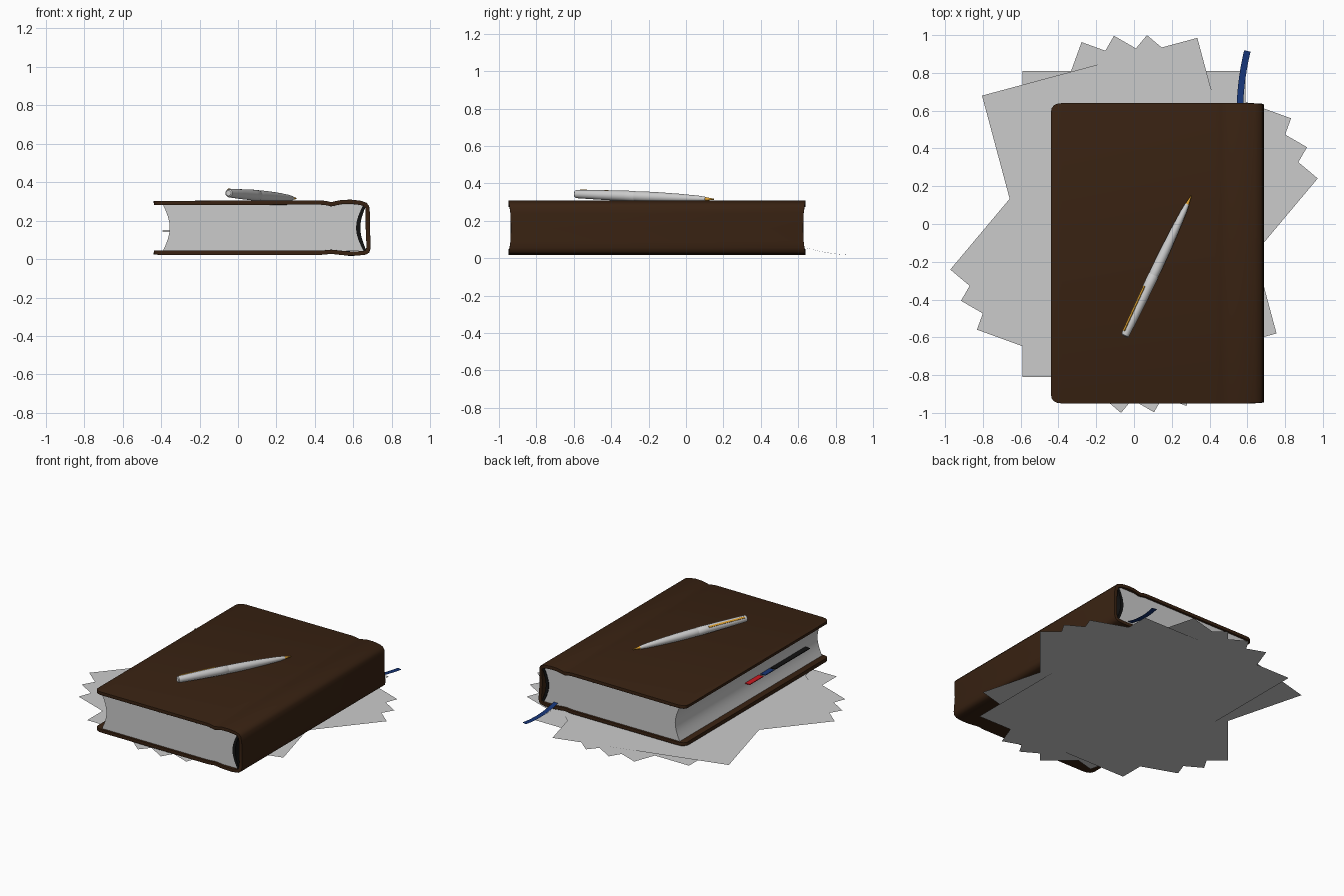
import bpy, bmesh, math
from mathutils import Vector, Matrix

if "Cube" in bpy.data.objects:
    bpy.data.objects.remove(bpy.data.objects["Cube"])


def mat(name, rgb):
    m = bpy.data.materials.new(name)
    m.diffuse_color = (*rgb, 1)
    m.use_nodes = True
    m.node_tree.nodes["Principled BSDF"].inputs["Base Color"].default_value = m.diffuse_color
    return m


BROWN = mat("brown_leather", (0.040, 0.016, 0.006))
BLACK = mat("black_cloth", (0.006, 0.006, 0.006))
BLUE = mat("blue_ribbon", (0.008, 0.035, 0.18))
RED = mat("red_tab", (0.6, 0.01, 0.015))
GOLD = mat("gold", (0.75, 0.36, 0.03))


def make(name, bm, material=None, smooth=None):
    me = bpy.data.meshes.new(name)
    bm.to_mesh(me)
    bm.free()
    ob = bpy.data.objects.new(name, me)
    bpy.context.collection.objects.link(ob)
    if material:
        me.materials.append(material)
    bpy.ops.object.select_all(action='DESELECT')
    bpy.context.view_layer.objects.active = ob
    ob.select_set(True)
    if smooth:
        bpy.ops.object.shade_smooth_by_angle(angle=math.radians(smooth))
    return ob


def strip(rows):
    """Ribbon of quads through pairs of points."""
    bm = bmesh.new()
    prev = None
    for a, b in rows:
        cur = (bm.verts.new(a), bm.verts.new(b))
        if prev:
            bm.faces.new((prev[0], cur[0], cur[1], prev[1]))
        prev = cur
    return bm


def extrude_y(name, profile, y0, y1, material=None):
    """Closed x-z profile extruded along y."""
    bm = bmesh.new()
    f = bm.faces.new([bm.verts.new((x, y0, z)) for x, z in profile])
    r = bmesh.ops.extrude_face_region(bm, geom=[f])
    verts = [v for v in r["geom"] if isinstance(v, bmesh.types.BMVert)]
    bmesh.ops.translate(bm, verts=verts, vec=(0, y1 - y0, 0))
    bmesh.ops.recalc_face_normals(bm, faces=bm.faces)
    return make(name, bm, material, 30)


def lathe(name, pts, matrix, material=None, segs=32):
    """Spin (radius, height) points about the local z axis."""
    bm = bmesh.new()
    vs = [bm.verts.new((r, 0, h)) for r, h in pts]
    es = [bm.edges.new(p) for p in zip(vs, vs[1:])]
    bmesh.ops.spin(bm, geom=vs + es, cent=(0, 0, 0), axis=(0, 0, 1),
                   angle=math.tau, steps=segs)
    bmesh.ops.remove_doubles(bm, verts=bm.verts, dist=1e-5)
    bmesh.ops.recalc_face_normals(bm, faces=bm.faces)
    bm.transform(matrix)
    return make(name, bm, material, 35)


# Loose sheets fanned under the book, lowest first
W, H = 0.59, 0.81
for i, (deg, cx, cy) in enumerate([(0, 0, 0), (-20, 0, 0), (-30, 0, 0),
                                   (-40, 0, 0), (15, -0.025, 0.05)]):
    bm = strip([((-W, -H, 0), (-W, H, 0)), ((W, -H, 0), (W, H, 0))])
    bm.transform(Matrix.Translation((cx, cy, 0.003 * i))
                 @ Matrix.Rotation(math.radians(deg), 4, 'Z'))
    bmesh.ops.recalc_face_normals(bm, faces=bm.faces)
    make(f"loose_sheet_{i + 1}", bm)

# Leather cover: outer line from top fore edge round the spine, (x, z, end inset)
Y0, Y1 = -0.95, 0.64
cover = [(-0.44, 0.301, 0.05), (-0.436, 0.302, 0.028), (-0.425, 0.302, 0.012),
         (-0.405, 0.303, 0.003), (-0.38, 0.303, 0), (0.43, 0.305, 0),
         (0.46, 0.302, 0), (0.485, 0.296, 0), (0.51, 0.302, 0), (0.54, 0.308, 0),
         (0.59, 0.309, 0), (0.64, 0.303, 0.002), (0.668, 0.293, 0.004),
         (0.682, 0.275, 0.007), (0.686, 0.24, 0.011), (0.686, 0.16, 0.014),
         (0.689, 0.09, 0.011), (0.689, 0.055, 0.007), (0.682, 0.034, 0.004),
         (0.665, 0.023, 0.002), (0.62, 0.018, 0), (0.56, 0.019, 0),
         (0.485, 0.027, 0), (0.43, 0.022, 0), (-0.38, 0.022, 0),
         (-0.405, 0.022, 0.003), (-0.425, 0.023, 0.012), (-0.436, 0.023, 0.028),
         (-0.44, 0.024, 0.05)]
book = make("book_cover", strip([((x, Y0 + d, z), (x, Y1 - d, z))
                                 for x, z, d in cover]), BROWN)
sol = book.modifiers.new("thickness", 'SOLIDIFY')
sol.thickness, sol.offset = 0.022, -1
bev = book.modifiers.new("soft_edges", 'BEVEL')
bev.width, bev.segments, bev.angle_limit = 0.008, 3, math.radians(50)
for m in ("thickness", "soft_edges"):
    bpy.ops.object.modifier_apply(modifier=m)
bpy.ops.object.shade_smooth_by_angle(angle=math.radians(40))

# Page block with hollow fore edge and hollow back
N = 12


def arc(x, depth, z0=0.043, z1=0.283):
    return [(x + depth * math.sin(math.pi * i / N), z0 + (z1 - z0) * i / N)
            for i in range(N + 1)]


back = arc(0.652, -0.038)
extrude_y("page_block", back + arc(-0.39, 0.035)[::-1], -0.935, 0.625)
# Dark cloth lining on the back of the pages
extrude_y("spine_lining", back + arc(0.668, -0.032)[::-1], -0.938, 0.628, BLACK)

# Page markers on the fore edge
for name, a, b, m in [("red_marker", -0.29, -0.14, RED),
                      ("blue_marker", -0.41, -0.31, BLUE),
                      ("dark_marker", -0.80, -0.42, BLACK)]:
    extrude_y(name, [(-0.392, 0.143), (-0.34, 0.143), (-0.34, 0.148),
                     (-0.392, 0.148)], a, b, m)

# Ribbon bookmark trailing from the head of the book
rows = []
for i in range(17):
    t = i / 16
    y = 0.58 + 0.34 * t
    x = 0.56 + 0.04 * t * t
    z = 0.016 + 0.058 * (1 - t) ** 2
    rows.append(((x - 0.017, y, z), (x + 0.017, y - 0.008 * t, z)))
make("ribbon_bookmark", strip(rows), BLUE, 60)

# Pen lying on the cover
start, tip = Vector((-0.05, -0.595, 0.343)), Vector((0.303, 0.15, 0.315))
axis = (tip - start).normalized()
side = axis.cross(Vector((0, 0, 1))).normalized()
up = side.cross(axis)
rot = Matrix((side, up, axis)).transposed().to_4x4()
pen = Matrix.Translation(start) @ rot
L = (tip - start).length
lathe("pen_cap", [(0, 0), (0.014, 0.001), (0.020, 0.006), (0.022, 0.016),
                  (0.0255, 0.15), (0.028, 0.30), (0.0285, 0.355), (0.026, 0.36),
                  (0, 0.36)], pen)
lathe("pen_barrel", [(0, 0.355), (0.026, 0.355), (0.027, 0.364), (0.0275, 0.40),
                     (0.026, 0.50), (0.022, 0.62), (0.016, 0.73),
                     (0.011, L - 0.05), (0, L - 0.05)], pen)
lathe("pen_tip", [(0, L - 0.052), (0.010, L - 0.05), (0.005, L - 0.018),
                  (0.003, L - 0.002), (0, L)], pen, GOLD)

# Gold pocket clip, on the upper left of the cap
bm = bmesh.new()
bmesh.ops.create_cube(bm, size=1)
bm.transform(pen @ Matrix.Rotation(math.radians(42), 4, 'Z')
             @ Matrix.Translation((0, 0.0265, 0.155))
             @ Matrix.Rotation(math.radians(-1), 4, 'X')
             @ Matrix.Diagonal((0.011, 0.007, 0.26, 1)))
make("pen_clip", bm, GOLD)
